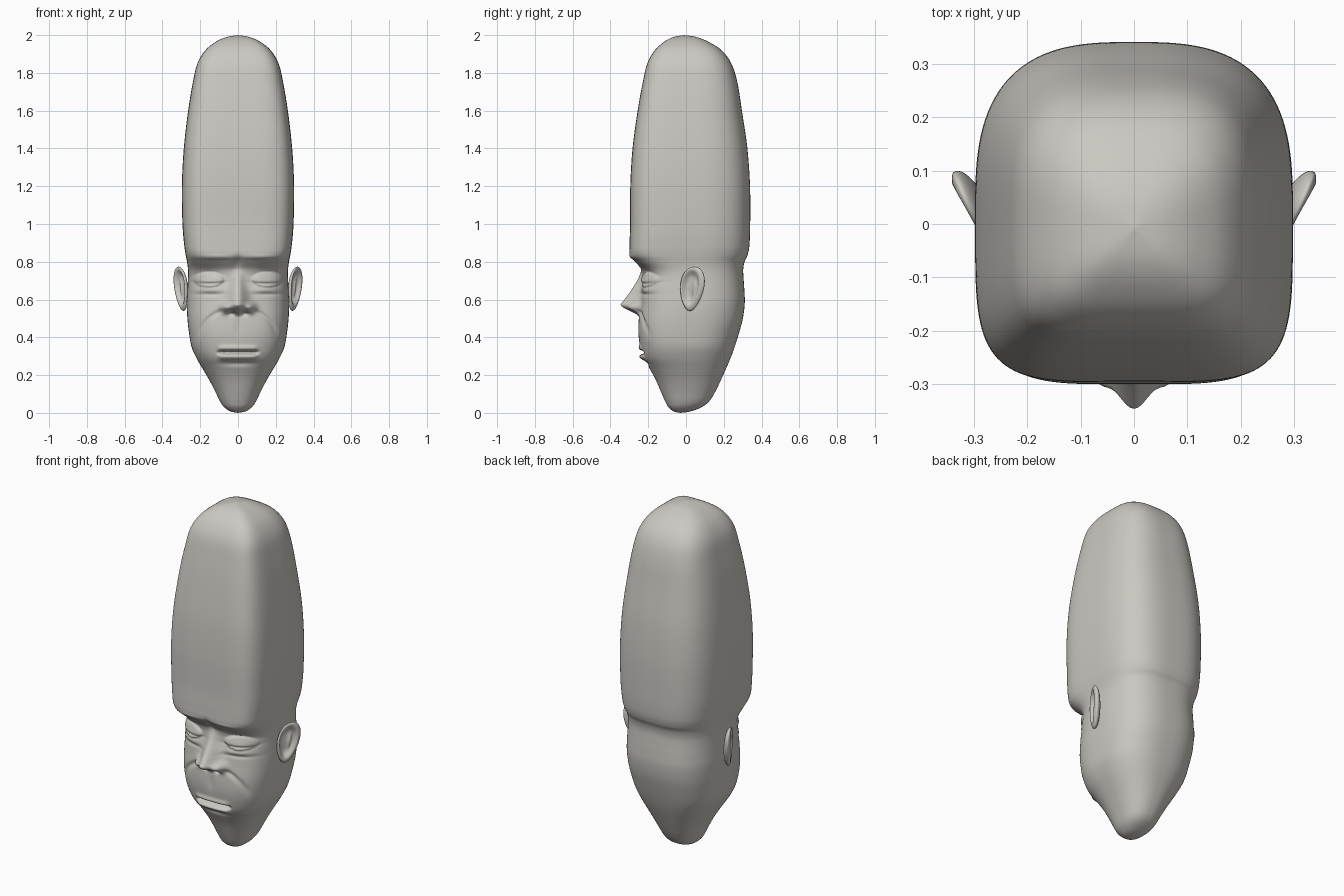
import bpy, bmesh, math
from math import exp, cos, sin, pi

skin = bpy.data.materials.new("warm grey clay")
skin.diffuse_color = (0.60, 0.58, 0.54, 1)

# Head profile: height, half width, front y, back y
PROFILE = [
    (0.0, 0.0, -0.03, -0.03), (0.008, 0.04, -0.065, 0.025), (0.03, 0.073, -0.093, 0.082),
    (0.06, 0.095, -0.11, 0.122), (0.11, 0.119, -0.132, 0.154), (0.17, 0.150, -0.158, 0.183),
    (0.23, 0.185, -0.190, 0.210), (0.29, 0.220, -0.228, 0.236), (0.35, 0.246, -0.243, 0.258),
    (0.42, 0.259, -0.252, 0.280), (0.50, 0.268, -0.250, 0.301), (0.58, 0.271, -0.240, 0.311),
    (0.65, 0.268, -0.234, 0.309), (0.71, 0.265, -0.232, 0.305), (0.76, 0.265, -0.238, 0.303),
    (0.80, 0.270, -0.270, 0.310), (0.835, 0.277, -0.297, 0.326), (0.89, 0.285, -0.299, 0.336),
    (1.0, 0.294, -0.296, 0.340), (1.2, 0.297, -0.295, 0.339), (1.4, 0.287, -0.283, 0.325),
    (1.6, 0.264, -0.256, 0.296), (1.75, 0.239, -0.229, 0.272), (1.85, 0.215, -0.205, 0.240),
    (1.92, 0.173, -0.165, 0.188), (1.965, 0.117, -0.115, 0.118), (1.99, 0.06, -0.065, 0.055),
    (2.0, 0.0, -0.01, -0.01)]


def smooth(a, b, v):
    t = max(0.0, min(1.0, (v - a) / (b - a)))
    return t * t * (3 - 2 * t)


def bump(dx, dz, sx, sz):
    return exp(-(dx / sx) ** 2 - (dz / sz) ** 2)


def spline_rows():
    """Smooth profile rows, denser over the face."""
    P = [PROFILE[0]] + PROFILE + [PROFILE[-1]]
    for i in range(1, len(P) - 2):
        a, b, c, d = P[i - 1:i + 3]
        n = max(6, int((c[0] - b[0]) / (0.005 if 0.2 < b[0] < 0.85 else 0.02)))
        for k in range(n):
            t = k / n
            yield [0.5 * (2 * q + (r - p) * t + (2 * p - 5 * q + 4 * r - s) * t * t
                          + (3 * q - p - 3 * r + s) * t ** 3) for p, q, r, s in zip(a, b, c, d)]


def face_relief(x, z):
    """How far the face surface is pushed forward."""
    x = abs(x)
    # nose bridge and tip
    if z > 0.575:
        h = 0.105 * max(0, min(1, (0.765 - z) / 0.19)) ** 1.25
    else:
        h = 0.105 * smooth(0.505, 0.575, z)
    s = 0.028 + 0.024 * smooth(0.74, 0.58, z) if z > 0.74 else 0.028 + 0.022 * (1 - smooth(0.58, 0.74, z))
    d = h * exp(-(x / s) ** 2)
    # nostril wings and holes
    d += 0.042 * bump(x - 0.066, z - 0.558, 0.028, 0.026)
    d -= 0.028 * bump(x - 0.035, z - 0.527, 0.018, 0.012)
    # eye sockets, closed lids, lash crease and bags
    d -= 0.018 * bump(x - 0.155, z - 0.725, 0.08, 0.045)
    r = ((x - 0.155) / 0.082) ** 2 + ((z - 0.705) / 0.04) ** 2
    d += 0.026 * math.sqrt(max(0, 1 - r))
    crease = 0.684 + 0.9 * (x - 0.155) ** 2
    d -= 0.011 * bump(x - 0.155, z - crease, 0.075, 0.007)
    d += 0.009 * bump(x - 0.15, z - 0.652, 0.07, 0.016)
    d -= 0.006 * bump(x - 0.15, z - 0.628, 0.08, 0.009)
    # brow wrinkle
    d -= 0.010 * bump(x, z - 0.80, 0.02, 0.03)
    d += 0.006 * bump(x - 0.12, z - 0.825, 0.09, 0.012)
    # muzzle with cheek folds
    r = math.sqrt((x / 0.20) ** 2 + ((z - 0.40) / 0.155) ** 2)
    d -= 0.009 * exp(-((r - 1) / 0.07) ** 2) * smooth(0.38, 0.46, z) * smooth(0.05, 0.1, x)
    d -= 0.005 * bump(x, z - 0.45, 0.018, 0.05)
    # lips and mouth slit
    across = 1 - smooth(0.08, 0.12, x)
    d += across * (0.009 * exp(-((z - 0.342) / 0.014) ** 2) + 0.016 * exp(-((z - 0.296) / 0.016) ** 2))
    d -= across * 0.030 * exp(-((z - 0.321) / 0.009) ** 2)
    d -= 0.010 * bump(x, z - 0.262, 0.09, 0.014)
    return d


def finish(bm, name):
    bmesh.ops.recalc_face_normals(bm, faces=bm.faces)
    me = bpy.data.meshes.new(name)
    bm.to_mesh(me)
    bm.free()
    me.materials.append(skin)
    me.polygons.foreach_set("use_smooth", [True] * len(me.polygons))
    ob = bpy.data.objects.new(name, me)
    bpy.context.collection.objects.link(ob)
    return ob


# Head: stacked rounded-square rings with facial relief
SEG = 240
bm = bmesh.new()
rings = []
for z, w, f, b in list(spline_rows())[1:]:
    mid, half = (f + b) / 2, (b - f) / 2
    up = smooth(0.72, 0.88, z)
    n_front = 2.3 + 0.7 * smooth(0.1, 0.5, z) + 1.6 * up
    n_back = 2.3 + 0.3 * smooth(0.1, 0.5, z) + 0.3 * up
    ring = []
    for i in range(SEG):
        c, s = cos(2 * pi * i / SEG), sin(2 * pi * i / SEG)
        n = n_front if s < 0 else n_back
        r = (abs(c) ** n + abs(s) ** n) ** (-1 / n)
        x, y = w * r * c, mid + half * r * s
        if s < 0 and 0.2 < z < 0.9:
            y -= face_relief(x, z) * smooth(0.0, 0.5, -s)
        ring.append(bm.verts.new((x, y, z)))
    rings.append(ring)
for lo, hi in zip(rings, rings[1:]):
    for i in range(SEG):
        j = (i + 1) % SEG
        bm.faces.new((lo[i], lo[j], hi[j], hi[i]))
for ring, z, y in ((rings[0], 0.0, -0.03), (rings[-1], 2.0, -0.01)):
    tip = bm.verts.new((0, y, z))
    for i in range(SEG):
        bm.faces.new((tip, ring[i], ring[(i + 1) % SEG]))
finish(bm, "head")

# Ears: flattened bowls leaning out and back, mirrored
bm = bmesh.new()
bmesh.ops.create_uvsphere(bm, u_segments=56, v_segments=40, radius=1)
for v in bm.verts:
    u, t, k = v.co
    n = 0.022 * k if k > 0 else 0.028 * k
    if k > 0:
        rr = math.hypot((u + 0.12) / 0.66, (t - 0.05) / 0.72)
        n -= 0.034 * exp(-rr ** 6)
        n += 0.012 * bump(u - 0.15, t - 0.05, 0.16, 0.4)    # inner ridge
    dz = 0.117 * t
    du = 0.068 * u * (1 + 0.22 * t)
    v.co = (0.302 + 0.42 * du + 0.91 * n + 0.11 * dz,
            0.032 + 0.91 * du - 0.42 * n + 0.10 * dz,
            0.657 + dz)
ears = finish(bm, "ears")
mirror = ears.modifiers.new("mirror", 'MIRROR')
mirror.use_axis[0] = True
